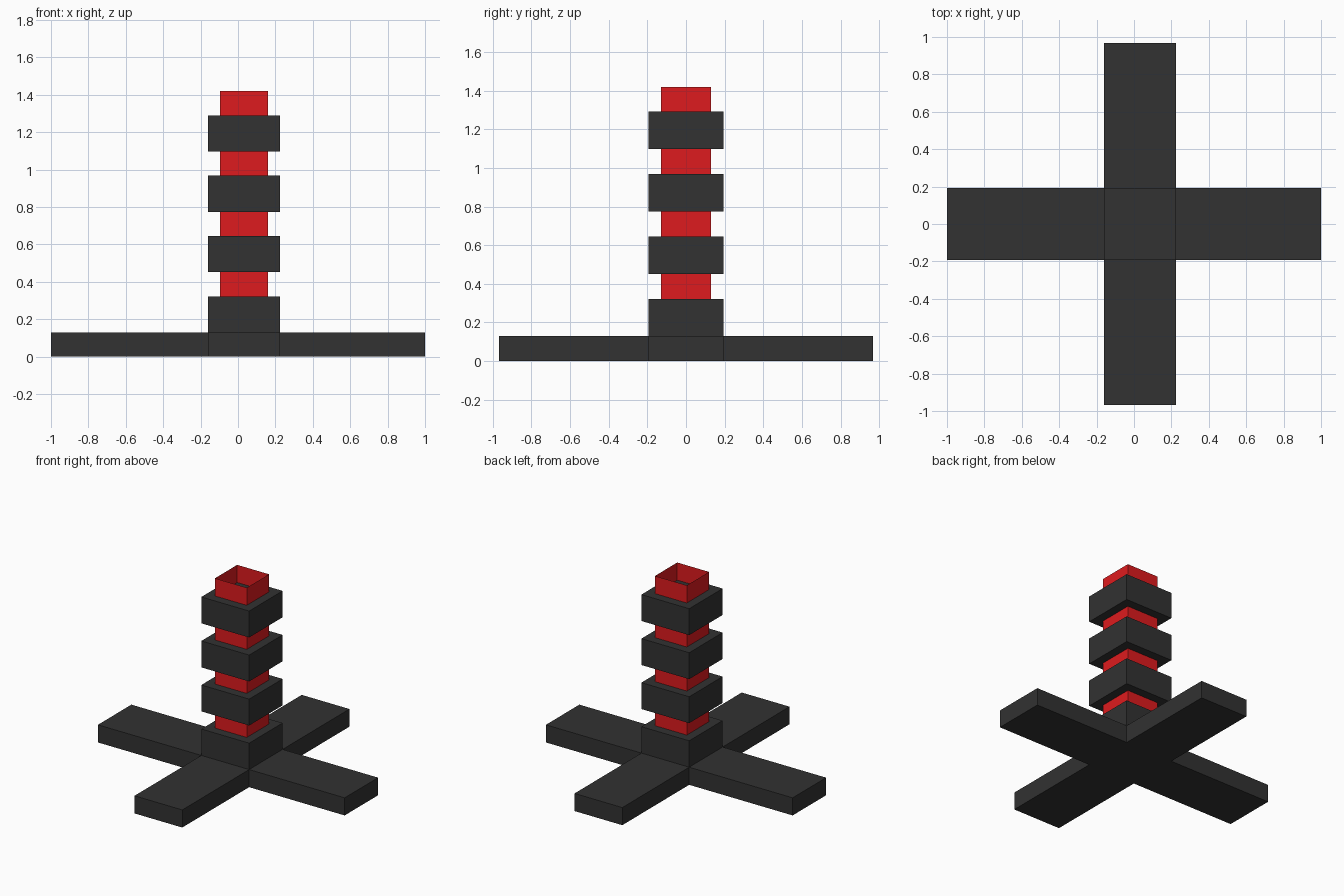
import bpy, bmesh

if "Cube" in bpy.data.objects:
    bpy.data.objects.remove(bpy.data.objects["Cube"])

U = 2 / 31  # one block unit of the model


def material(name, color):
    m = bpy.data.materials.new(name)
    m.diffuse_color = color
    m.use_nodes = True
    m.node_tree.nodes["Principled BSDF"].inputs["Base Color"].default_value = m.diffuse_color
    return m


BLACK = material("dark_grey", (0.032, 0.032, 0.032, 1))
RED = material("red", (0.73, 0.011, 0.013, 1))


def box(name, x, y, z, mat, open_ends=False):
    """Box from (min, max) ranges in block units; open_ends drops top and bottom."""
    bm = bmesh.new()
    bmesh.ops.create_cube(bm, size=1)
    for v in bm.verts:
        v.co = [(r[0] if c < 0 else r[1]) * U for c, r in zip(v.co, (x, y, z))]
    if open_ends:
        caps = [f for f in bm.faces if abs(f.normal.z) > 0.5]
        bmesh.ops.delete(bm, geom=caps, context='FACES_ONLY')
    me = bpy.data.meshes.new(name)
    bm.to_mesh(me)
    bm.free()
    me.materials.append(mat)
    ob = bpy.data.objects.new(name, me)
    bpy.context.collection.objects.link(ob)
    return ob


WX, WY = (-2.5, 3.5), (-3, 3)    # wide dark blocks
NX, NY = (-1.5, 2.5), (-2, 2)    # narrow red necks

# Cross-shaped foot
box("left_arm", (-15.5, WX[0]), WY, (0, 2), BLACK)
box("right_arm", (WX[1], 15.5), WY, (0, 2), BLACK)
box("front_arm", WX, (-15, WY[0]), (0, 2), BLACK)
box("back_arm", WX, (WY[1], 15), (0, 2), BLACK)

# Column: dark blocks alternating with hollow red necks
for i in range(4):
    top = 5 + 5 * i
    bottom = 0 if i == 0 else top - 3
    box(f"column_block_{i + 1}", WX, WY, (bottom, top), BLACK)
    box(f"red_neck_{i + 1}", NX, NY, (top, top + 2), RED, open_ends=True)
